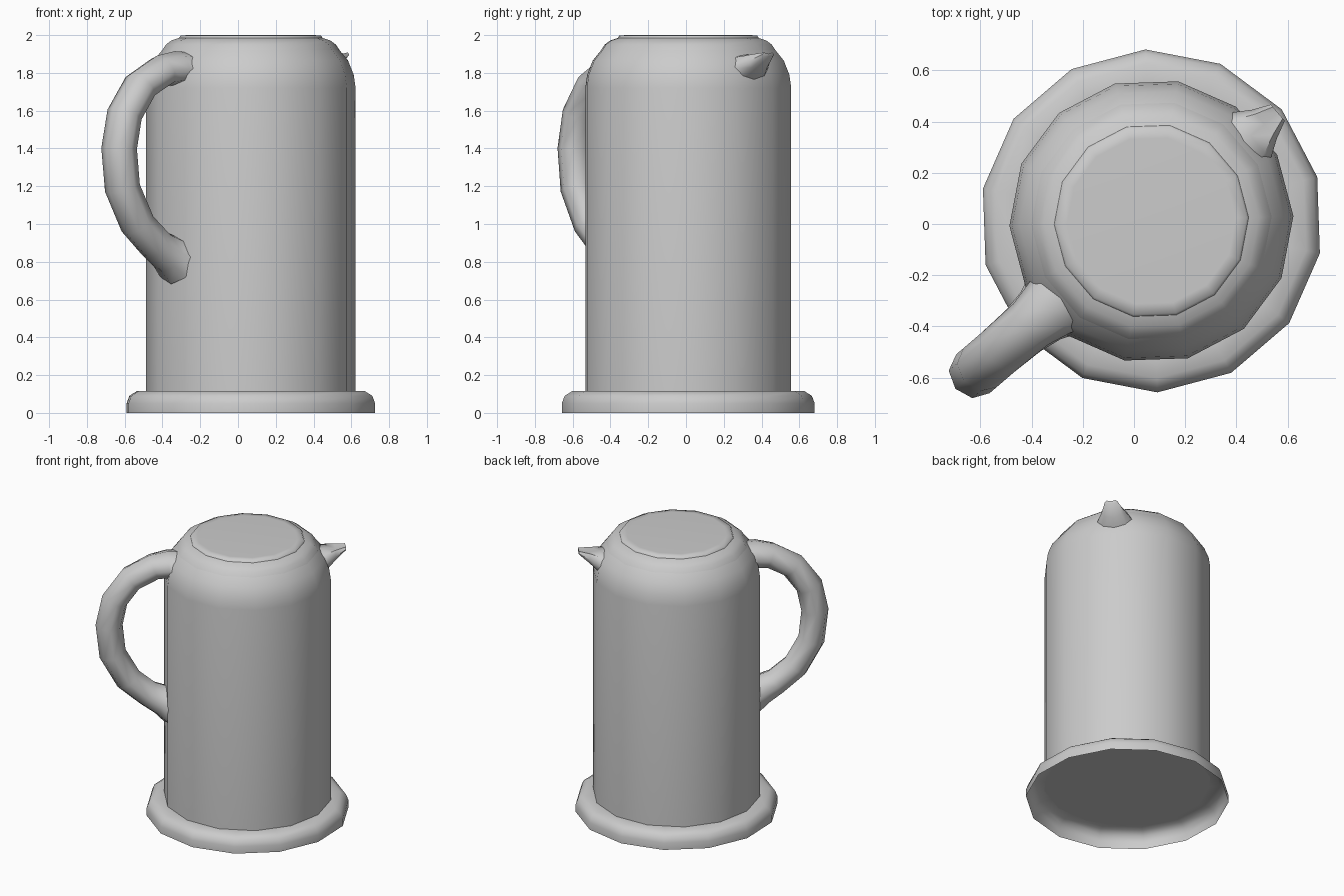
import bpy, bmesh, math
from mathutils import Vector

if "Cube" in bpy.data.objects:
    bpy.data.objects.remove(bpy.data.objects["Cube"])

SIDES = 14
CENTRE = Vector((0.068, 0.012, 0))
AXIS = math.radians(40.57)          # spout direction; the handle is opposite
STEP = 2 * math.pi / SIDES


def finish(name, bm, angle):
    bmesh.ops.recalc_face_normals(bm, faces=bm.faces)
    mesh = bpy.data.meshes.new(name)
    bm.to_mesh(mesh)
    bm.free()
    obj = bpy.data.objects.new(name, mesh)
    bpy.context.collection.objects.link(obj)
    bpy.ops.object.select_all(action='DESELECT')
    obj.select_set(True)
    bpy.context.view_layer.objects.active = obj
    bpy.ops.object.shade_smooth_by_angle(angle=math.radians(angle))
    return obj


def skin(bm, rings, cap_start, cap_end):
    loops = [[bm.verts.new(p) for p in ring] for ring in rings]
    n = len(loops[0])
    for a, b in zip(loops, loops[1:]):
        for i in range(n):
            j = (i + 1) % n
            bm.faces.new((a[i], a[j], b[j], b[i]))
    if cap_start:
        bm.faces.new(loops[0])
    if cap_end:
        bm.faces.new(loops[-1])


def turned(name, profile, phase, cap_start=False, cap_end=False, angle=35):
    """Polygonal turned part from (radius, height) pairs."""
    rings = [[CENTRE + Vector((r * math.cos(AXIS + (i + phase) * STEP),
                               r * math.sin(AXIS + (i + phase) * STEP), z))
              for i in range(SIDES)] for r, z in profile]
    bm = bmesh.new()
    skin(bm, rings, cap_start, cap_end)
    return finish(name, bm, angle)


def swept(name, direction, stations, upright=False, dips=None):
    """Eight-sided tube in the radial plane: (distance, z, half width, half thickness)."""
    out = Vector((math.cos(direction), math.sin(direction), 0))
    side = Vector((-out.y, out.x, 0))
    up = Vector((0, 0, 1))
    pts = [CENTRE + out * s + up * z for s, z, _, _ in stations]
    rings = []
    for k, (_, _, w, t) in enumerate(stations):
        tangent = (pts[min(k + 1, len(pts) - 1)] - pts[max(k - 1, 0)]).normalized()
        thick = up if upright else tangent.cross(side)
        ring = []
        for i in range(8):
            a = math.pi / 4 * i
            p = pts[k] + side * (w * math.cos(a)) + thick * (t * math.sin(a))
            if dips and i == 2:
                p -= up * dips[k]
            ring.append(p)
        rings.append(ring)
    bm = bmesh.new()
    skin(bm, rings, True, True)
    return finish(name, bm, 60)


# Hollow flared foot, open underneath
turned("base_ring", [(0.67, 0), (0.67, 0.05), (0.655, 0.09), (0.615, 0.115),
                     (0.54, 0.115)], 0, angle=50)

# Tall body with rounded shoulder
turned("body", [(0.555, 0.115), (0.555, 1.72), (0.545, 1.79), (0.515, 1.865),
                (0.47, 1.92)], 0.5, cap_start=True)

# Lid with a flat raised top
turned("lid", [(0.47, 1.92), (0.45, 1.95), (0.42, 1.972), (0.38, 1.985)], 0.5)
turned("lid_top", [(0.38, 1.985), (0.372, 1.998), (0.33, 2.0)], 0.5, cap_end=True, angle=65)

# Looped handle, flaring into the body
swept("handle", AXIS + math.pi,
      [(0.44, 1.81, 0.15, 0.10), (0.53, 1.825, 0.125, 0.09), (0.62, 1.81, 0.105, 0.088),
       (0.77, 1.73, 0.10, 0.09), (0.88, 1.58, 0.10, 0.09), (0.918, 1.40, 0.10, 0.09),
       (0.895, 1.19, 0.10, 0.09), (0.79, 1.00, 0.10, 0.09), (0.66, 0.89, 0.105, 0.09),
       (0.57, 0.84, 0.12, 0.105), (0.50, 0.81, 0.15, 0.14)])

# Small pouring lip with a shallow channel on top
swept("spout", AXIS,
      [(0.42, 1.80, 0.15, 0.10), (0.51, 1.825, 0.12, 0.085),
       (0.58, 1.863, 0.075, 0.05), (0.65, 1.897, 0.042, 0.016)],
      upright=True, dips=[0, 0.015, 0.025, 0.012])
